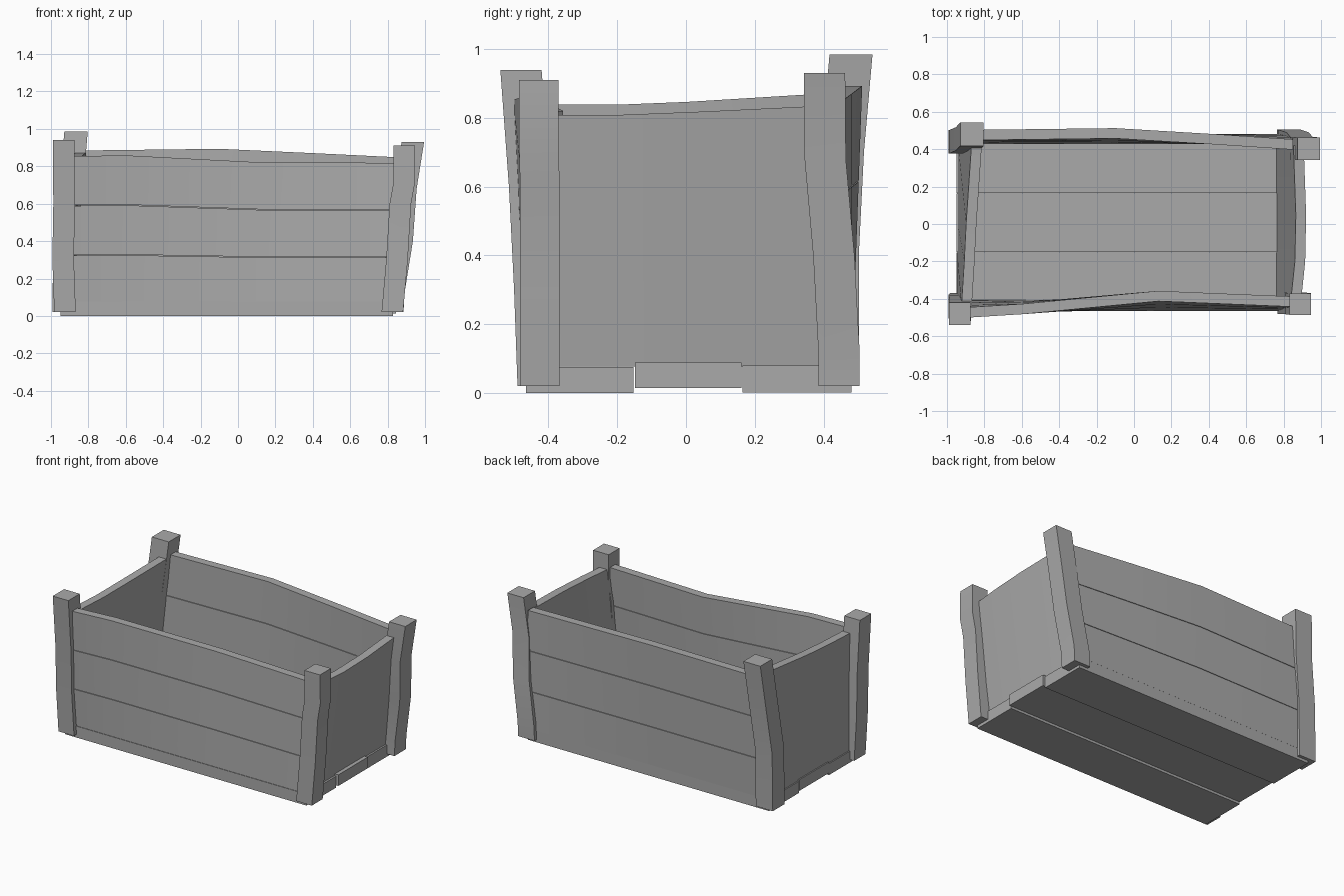
import bpy
import bmesh

cube = bpy.data.objects.get("Cube")
if cube:
    bpy.data.objects.remove(cube, do_unlink=True)

# Single plain timber colour
timber = bpy.data.materials.new("grey_timber")
timber.use_nodes = True
GREY = (0.4, 0.4, 0.4, 1)
timber.diffuse_color = GREY
timber.node_tree.nodes["Principled BSDF"].inputs["Base Color"].default_value = GREY


def loft(name, rings):
    """Closed timber skinned over four-cornered cross-sections."""
    bm = bmesh.new()
    loops = [[bm.verts.new(p) for p in ring] for ring in rings]
    for a, b in zip(loops, loops[1:]):
        for i in range(4):
            j = (i + 1) % 4
            bm.faces.new((a[i], a[j], b[j], b[i]))
    bm.faces.new(loops[0])
    bm.faces.new(loops[-1])
    bmesh.ops.recalc_face_normals(bm, faces=bm.faces)
    mesh = bpy.data.meshes.new(name)
    bm.to_mesh(mesh)
    bm.free()
    mesh.materials.append(timber)
    obj = bpy.data.objects.new(name, mesh)
    bpy.context.collection.objects.link(obj)
    bpy.ops.object.select_all(action='DESELECT')
    obj.select_set(True)
    bpy.context.view_layer.objects.active = obj
    bpy.ops.object.shade_smooth_by_angle(angle=0.5)
    return obj


def post(name, stations, width, depth):
    """Upright from (z, centre x, centre y) stations."""
    w, d = width / 2, depth / 2
    loft(name, [[(x - w, y - d, z), (x + w, y - d, z),
                 (x + w, y + d, z), (x - w, y + d, z)] for z, x, y in stations])


def mix(a, b, t):
    return a + (b - a) * t


def wall(name, stations, cuts, along_x, thick=0.055, base=0.075):
    """Leaning boards from (position, foot offset, top offset, top z) stations."""
    gap = 0.002
    for n, (lo, hi) in enumerate(zip(cuts, cuts[1:])):
        rings = []
        for u, foot, head, top in stations:
            ring = []
            for f, side in ((lo, -1), (lo, 1), (hi, 1), (hi, -1)):
                t = f + (gap if f == lo else -gap)
                v = mix(foot, head, t) + side * thick / 2
                z = mix(base, top, t)
                ring.append((u, v, z) if along_x else (v, u, z))
            rings.append(ring)
        loft(f"{name}_{n + 1}" if len(cuts) > 2 else name, rings)


# Corner posts, each warped its own way
post("front_right_post", [(0.02, -0.925, -0.43), (0.3, -0.935, -0.44),
                          (0.6, -0.93, -0.455), (0.94, -0.932, -0.48)], 0.115, 0.12)
post("front_left_post", [(0.02, 0.825, -0.425), (0.3, 0.85, -0.425),
                         (0.6, 0.868, -0.425), (0.72, 0.89, -0.428),
                         (0.91, 0.888, -0.428)], 0.115, 0.115)
post("back_right_post", [(0.02, -0.93, 0.44), (0.4, -0.925, 0.44),
                         (0.7, -0.89, 0.455), (0.985, -0.866, 0.48)], 0.125, 0.125)
post("back_left_post", [(0.02, 0.825, 0.445), (0.12, 0.83, 0.445),
                        (0.4, 0.875, 0.43), (0.68, 0.895, 0.405),
                        (0.93, 0.935, 0.403)], 0.12, 0.12)

# Long sides: three boards each
CUTS = (0, 0.32, 0.66, 1)
wall("front_board", [(-0.92, -0.435, -0.475, 0.855), (-0.6, -0.435, -0.455, 0.86),
                     (0.13, -0.435, -0.385, 0.822), (0.85, -0.435, -0.415, 0.82)],
     CUTS, True)
wall("back_board", [(-0.92, 0.455, 0.475, 0.885), (-0.1, 0.455, 0.485, 0.895),
                    (0.4, 0.455, 0.455, 0.872), (0.85, 0.455, 0.425, 0.85)],
     CUTS, True)

# Short ends: one panel each
wall("right_end_panel", [(-0.44, -0.915, -0.895, 0.84), (-0.2, -0.915, -0.88, 0.84),
                         (0, -0.915, -0.87, 0.848), (0.44, -0.915, -0.84, 0.875)],
     (0, 1), False)
wall("left_end_panel", [(-0.42, 0.79, 0.865, 0.81), (-0.2, 0.79, 0.888, 0.81),
                        (0.05, 0.79, 0.893, 0.82), (0.42, 0.79, 0.88, 0.838)],
     (0, 1), False)

# Floor: three lengthwise boards with uneven heights
for name, y0, y1, z0, z1, end in (("front_floor_board", -0.465, -0.152, 0, 0.076, 0.83),
                                  ("middle_floor_board", -0.149, 0.162, 0.014, 0.088, 0.845),
                                  ("back_floor_board", 0.165, 0.482, 0.002, 0.08, 0.83)):
    loft(name, [[(x, y0, z0), (x, y1, z0), (x, y1, z1), (x, y0, z1)]
                for x in (-0.95, end)])
